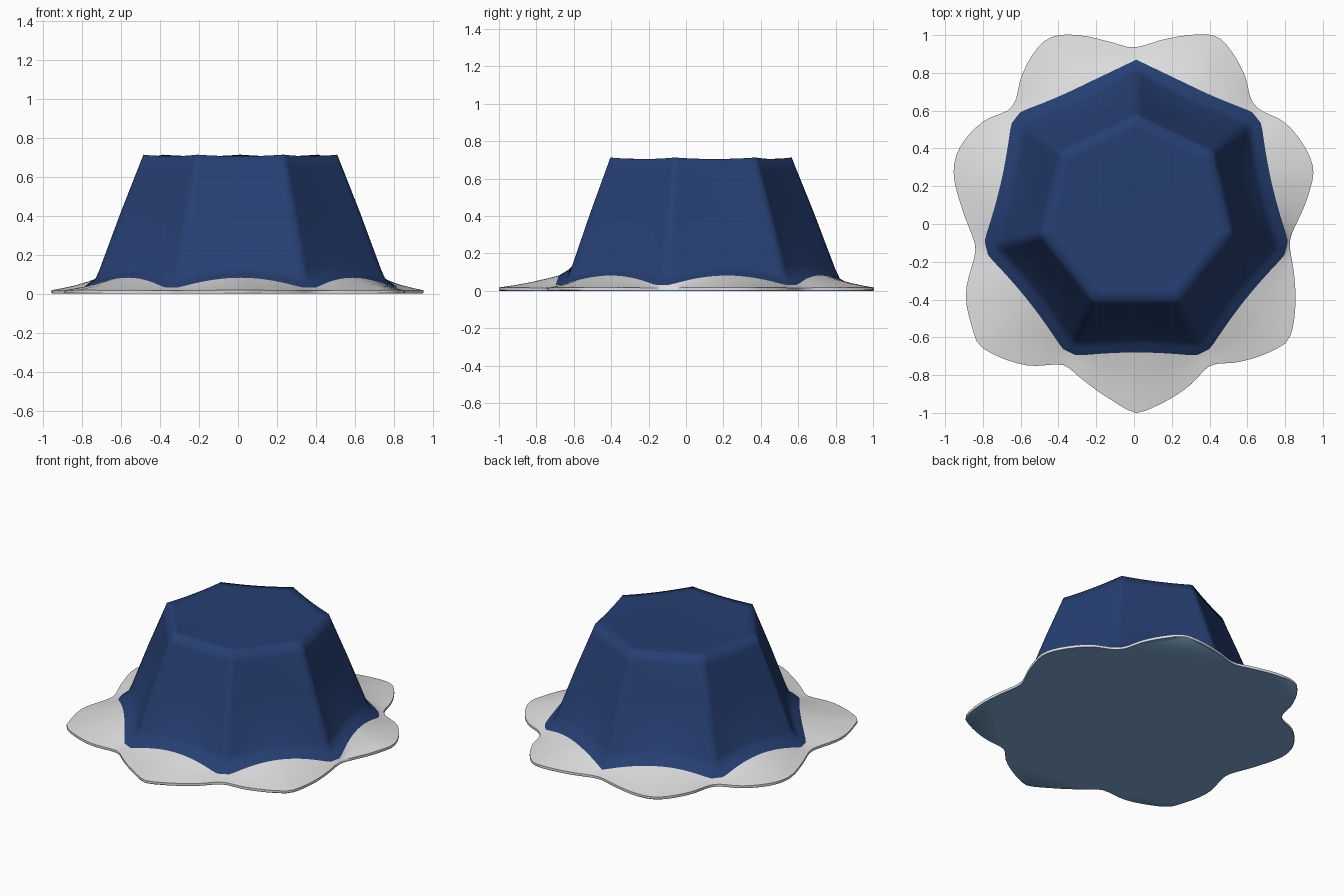
import bpy, bmesh, math

if "Cube" in bpy.data.objects:
    bpy.data.objects.remove(bpy.data.objects["Cube"])

SIDES, PER = 7, 20
N = SIDES * PER
CX, CY = 0.012, 0.055          # centre of the seven-sided body


def material(name, rgb):
    m = bpy.data.materials.new(name)
    m.diffuse_color = (*rgb, 1)
    m.use_nodes = True
    m.node_tree.nodes["Principled BSDF"].inputs["Base Color"].default_value = m.diffuse_color
    return m


blue = material("navy blue", (0.019, 0.049, 0.168))
grey = material("light grey", (0.74, 0.74, 0.74))
pale = material("pale blue", (0.223, 0.413, 0.666))

# scalloped rim outline seen from above
OUTLINE = [(0, .935), (.17, .98), (.29, 1), (.415, 1), (.475, .965), (.585, .79), (.62, .66),
           (.675, .60), (.795, .54), (.92, .38), (.95, .275), (.925, .16), (.84, -.04),
           (.825, -.12), (.85, -.29), (.855, -.42), (.82, -.61), (.755, -.66), (.56, -.73),
           (.405, -.75), (.295, -.855), (.08, -.98), (.01, -1), (-.13, -.925), (-.29, -.81),
           (-.38, -.745), (-.555, -.75), (-.685, -.715), (-.82, -.64), (-.855, -.555),
           (-.89, -.37), (-.845, -.175), (-.845, -.095), (-.91, .08), (-.955, .275),
           (-.925, .40), (-.795, .545), (-.67, .60), (-.625, .66), (-.595, .785),
           (-.485, .96), (-.395, 1), (-.26, .995), (-.13, .965)]
polar = sorted((math.atan2(y - CY, x - CX) % math.tau, math.hypot(x - CX, y - CY))
               for x, y in OUTLINE)
polar = ([(a - math.tau, r) for a, r in polar[-3:]] + polar
         + [(a + math.tau, r) for a, r in polar[:3]])


def rim_radius(a):
    """Smooth radius of the rim at angle a (cubic Hermite)."""
    a %= math.tau
    i = next(k for k in range(1, len(polar) - 2) if polar[k][0] <= a <= polar[k + 1][0])
    (a0, r0), (a1, r1), (a2, r2), (a3, r3) = polar[i - 1:i + 3]
    h = a2 - a1
    t = (a - a1) / h
    m1, m2 = (r2 - r0) / (a2 - a0) * h, (r3 - r1) / (a3 - a1) * h
    return ((2*t**3 - 3*t**2 + 1) * r1 + (t**3 - 2*t**2 + t) * m1
            + (3*t**2 - 2*t**3) * r2 + (t**3 - t**2) * m2)


def corner_weight(k, blunt):
    """0 at the middle of a side, 1 at a corner, following a straight side."""
    half = math.pi / SIDES
    phi = (k % PER) / PER * 2 * half - half
    w = (1 / math.cos(phi) - 1) / (1 / math.cos(half) - 1)
    if blunt and PER / 2 < k < N - PER / 2:     # every corner but the back one
        w = min(w, .76) / .76
    return w


def ring(bm, mid_r, mid_z, cor_r, cor_z, toward_rim=0.0):
    verts = []
    for k in range(N):
        a = math.pi / 2 + math.tau * k / N
        w = corner_weight(k, cor_z < .05)
        r = mid_r + (cor_r - mid_r) * w
        r += (rim_radius(a) - r) * toward_rim
        z = mid_z + (cor_z - mid_z) * w
        verts.append(bm.verts.new((CX + r * math.cos(a), CY + r * math.sin(a), z)))
    return verts


def bridge(bm, upper, lower):
    for k in range(N):
        j = (k + 1) % N
        bm.faces.new((upper[k], lower[k], lower[j], upper[j]))


def build(name, rings, mat, cap=None, cap_up=True, sharp=55):
    bm = bmesh.new()
    loops = [ring(bm, *r) for r in rings]
    for u, l in zip(loops, loops[1:]):
        bridge(bm, u, l)
    if cap is not None:
        loop = loops[cap]
        bm.faces.new(loop if cap_up else loop[::-1])
    me = bpy.data.meshes.new(name)
    bm.to_mesh(me)
    bm.free()
    me.materials.append(mat)
    ob = bpy.data.objects.new(name, me)
    bpy.context.collection.objects.link(ob)
    bpy.context.view_layer.objects.active = ob
    ob.select_set(True)
    bpy.ops.object.shade_smooth_by_angle(angle=math.radians(sharp))
    ob.select_set(False)


EDGE = (.735, .082, .815, .032)      # where the blue meets the grey

# tapered seven-sided body with its flared foot
build("body", [(.41, .706, .45, .706), (.46, .705, .51, .713), (.482, .647, .533, .655),
               (.56, .42, .628, .42), (.657, .14, .742, .12), (.680, .115, .768, .065),
               (.705, .100, .792, .052), EDGE], blue, cap=0, sharp=120)

# petal-shaped skirt
r_mid, r_cor = EDGE[0], EDGE[2]
build("skirt", [EDGE, (r_mid, .062, r_cor, .027, .25), (r_mid, .044, r_cor, .023, .5),
                (r_mid, .030, r_cor, .020, .75), (r_mid, .018, r_cor, .016, 1),
                (r_mid, .004, r_cor, .004, 1)], grey)

# flat underside
build("underside", [(r_mid, .004, r_cor, .004, 1), (r_mid, 0, r_cor, 0, .99)],
      pale, cap=1, cap_up=False)
